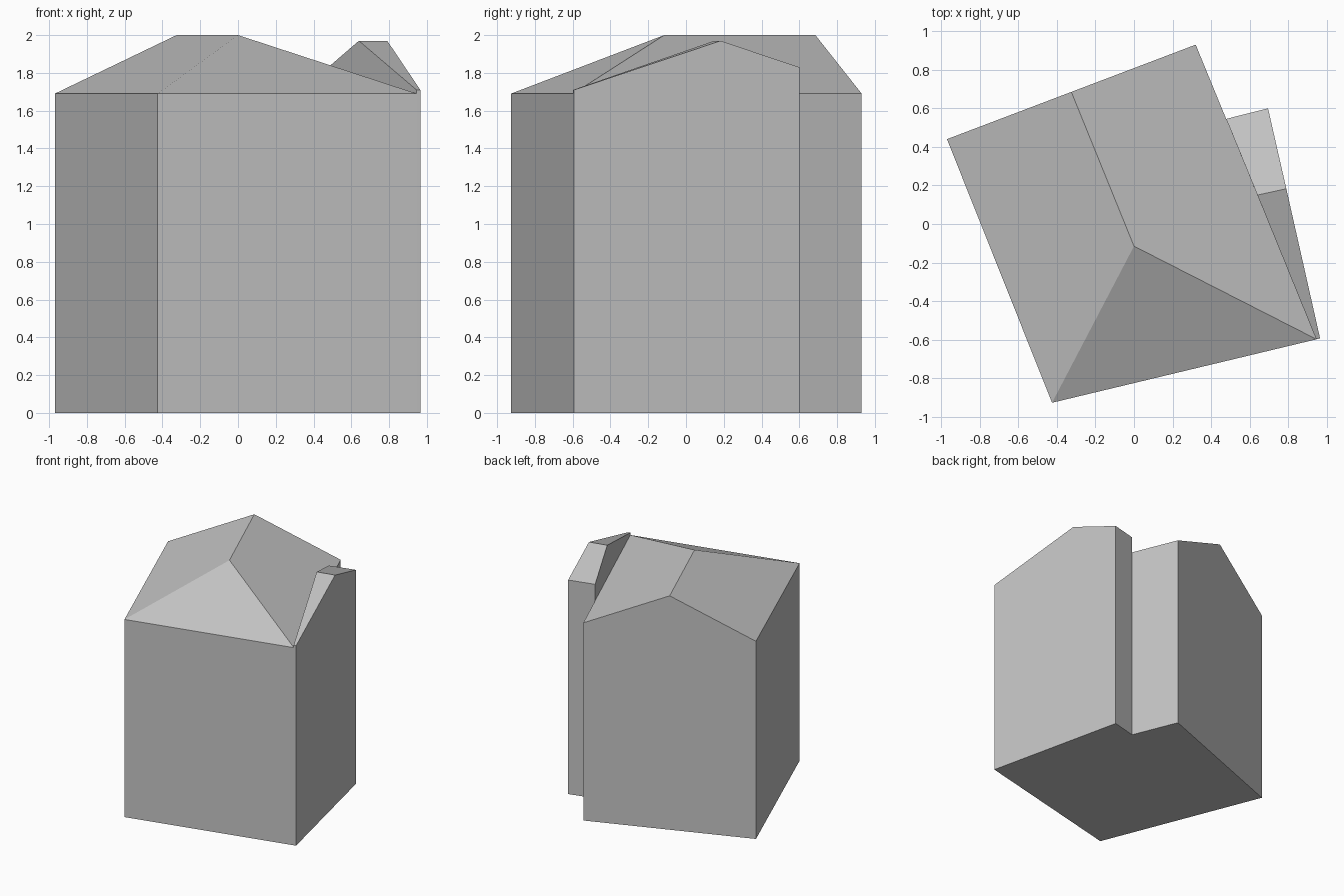
import bpy
import bmesh

cube = bpy.data.objects.get("Cube")
if cube:
    bpy.data.objects.remove(cube, do_unlink=True)

# One plain grey for the whole building
grey = bpy.data.materials.new("plain_grey")
grey.use_nodes = True
colour = (0.55, 0.55, 0.55, 1)
grey.diffuse_color = colour
grey.node_tree.nodes["Principled BSDF"].inputs["Base Color"].default_value = colour


def block(name, corners, ridge, walls, roofs):
    """Flat-floored block: corners (x, y, eave height), extra roof points,
    wall tops as index lists ordered from first to second corner, roof faces."""
    bm = bmesh.new()
    floor = [bm.verts.new((x, y, 0)) for x, y, z in corners]
    top = [bm.verts.new(p) for p in corners + ridge]
    bm.faces.new(floor[::-1])
    n = len(corners)
    for i in range(n):
        j = (i + 1) % n
        extra = [top[k] for k in walls.get(i, [])]
        bm.faces.new([floor[i], floor[j], top[j]] + extra + [top[i]])
    for face in roofs:
        bm.faces.new([top[k] for k in face])
    bmesh.ops.recalc_face_normals(bm, faces=bm.faces)
    mesh = bpy.data.meshes.new(name)
    bm.to_mesh(mesh)
    bm.free()
    mesh.materials.append(grey)
    obj = bpy.data.objects.new(name, mesh)
    bpy.context.collection.objects.link(obj)
    return obj


# Main house: hipped at the front, gabled at the back
eave = 1.69
block("main_house",
      [(-0.97, 0.44, eave), (-0.425, -0.927, eave),
       (0.947, -0.598, eave), (0.32, 0.93, eave)],
      [(-0.325, 0.685, 2), (0, -0.115, 2)],
      {3: [4]},
      [(0, 1, 5, 4), (1, 2, 5), (2, 3, 4, 5)])

# Wedge-shaped side wing with its own cross ridge
block("side_wing",
      [(0.945, -0.598, 1.71), (0.965, -0.593, 1.71),
       (0.695, 0.60, 1.83), (0.478, 0.545, 1.83)],
      [(0.64, 0.15, 1.97), (0.79, 0.183, 1.97)],
      {1: [5], 3: [4]},
      [(0, 1, 5, 4), (4, 5, 2, 3)])
